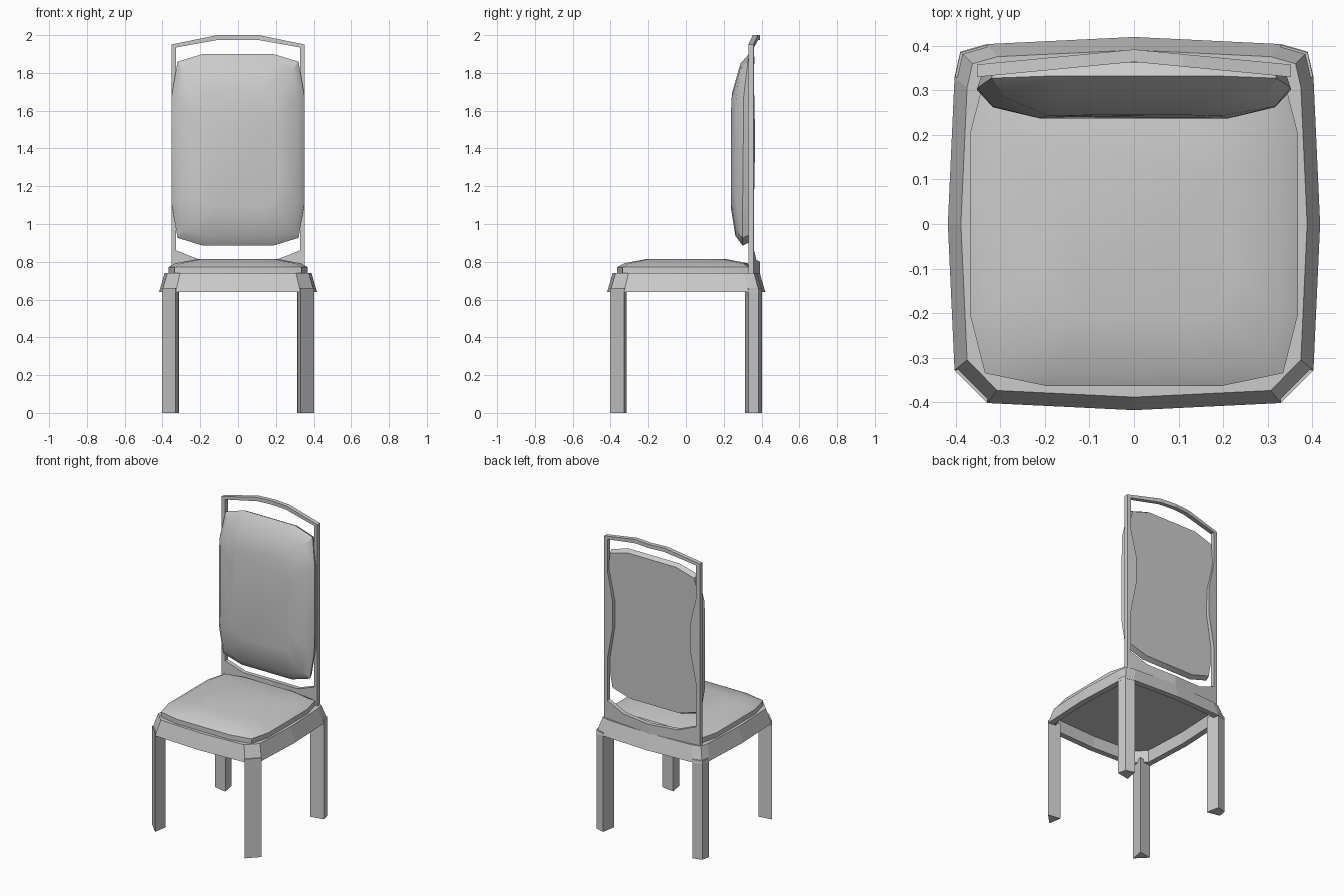
import bpy
import bmesh
import math

cube = bpy.data.objects.get("Cube")
if cube:
    bpy.data.objects.remove(cube, do_unlink=True)

grey = bpy.data.materials.new("plain grey")
grey.use_nodes = True
grey.diffuse_color = (0.6, 0.6, 0.6, 1)
grey.node_tree.nodes["Principled BSDF"].inputs["Base Color"].default_value = (0.6, 0.6, 0.6, 1)


def finish(name, bm, smooth=False):
    """Turn a bmesh into a named object with the shared material."""
    bmesh.ops.recalc_face_normals(bm, faces=bm.faces)
    mesh = bpy.data.meshes.new(name)
    bm.to_mesh(mesh)
    bm.free()
    mesh.materials.append(grey)
    obj = bpy.data.objects.new(name, mesh)
    bpy.context.collection.objects.link(obj)
    if smooth:
        bpy.ops.object.select_all(action="DESELECT")
        obj.select_set(True)
        bpy.context.view_layer.objects.active = obj
        bpy.ops.object.shade_smooth_by_angle(angle=math.radians(32))
    return obj


def loft(name, rings, smooth=False):
    """Skin a stack of equal-length rings and cap both ends."""
    bm = bmesh.new()
    loops = [[bm.verts.new(p) for p in ring] for ring in rings]
    for a, b in zip(loops, loops[1:]):
        for i in range(len(a)):
            j = (i + 1) % len(a)
            bm.faces.new((a[i], a[j], b[j], b[i]))
    bm.faces.new(loops[0])
    bm.faces.new(loops[-1])
    return finish(name, bm, smooth)


def mirrored(half):
    """Close a half outline across the centre line."""
    return half + [(-x, y) for x, y in reversed(half) if x]


def pillow(w, h):
    """Twelve-point rounded rectangle."""
    corner = [(w, 0.56 * h), (0.91 * w, 0.92 * h), (0.53 * w, h)]
    right = [(x, -y) for x, y in reversed(corner)] + corner
    return mirrored(right)


# Seat apron: flared sides, chamfered front corners, hollow underneath
outline = mirrored([(0, -0.418), (0.33, -0.402), (0.403, -0.328), (0.418, 0),
                    (0.403, 0.33), (0.39, 0.387), (0.33, 0.404), (0, 0.42)])


def apron_ring(scale, z):
    return [(x * scale, y * scale, z) for x, y in outline]


loft("seat_apron", [apron_ring(0.89, 0.715), apron_ring(0.91, 0.64),
                    apron_ring(1, 0.64), apron_ring(0.93, 0.74)])

# Legs: kite-shaped posts in front, squarer ones behind
front_section = [(0.403, -0.328), (0.33, -0.402), (0.315, -0.315)]
back_section = [(0.402, 0.33), (0.39, 0.385), (0.33, 0.402), (0.312, 0.312)]
for end, section in (("front", front_section), ("back", back_section)):
    for side, sign in (("left", 1), ("right", -1)):
        loft(f"{end}_{side}_leg",
             [[(x * sign, y, z) for x, y in section] for z in (0, 0.66)])

# Seat cushion: straight rim with a domed top
loft("seat_cushion",
     [[(x * s, min(y * s, 0.333), z) for x, y in pillow(0.368, 0.364)]
      for s, z in ((1, 0.735), (1, 0.772), (0.9, 0.792), (0.57, 0.815))], smooth=True)


# Back cushion: padded toward the front, its top leaning back
def back_ring(scale, y):
    ring = []
    for x, z in pillow(0.352, 0.507):
        z = 1.393 + z * scale
        ring.append((x * scale, y + 0.12 * max(0, z - 1.63), z))
    return ring


loft("back_cushion", [back_ring(0.97, 0.332), back_ring(1, 0.3),
                      back_ring(0.9, 0.262), back_ring(0.6, 0.237)], smooth=True)

# Back frame: pairs of outer and inner points from the top centre down
pairs = [((0, 2), (0, 1.975)), ((0.11, 2), (0.105, 1.975)),
         ((0.353, 1.95), (0.327, 1.935)), ((0.353, 1.72), (0.327, 1.72)),
         ((0.353, 1.53), (0.285, 1.53)), ((0.353, 1.36), (0.285, 1.36)),
         ((0.353, 1.14), (0.327, 1.14)), ((0.353, 0.86), (0.327, 0.86)),
         ((0.353, 0.735), (0.2, 0.81)), ((0, 0.735), (0, 0.8))]


def frame_section(outer, inner, sign):
    """Cross-section of the frame, bowed backward at the centre."""
    pts = []
    for (x, z), depth in ((outer, 0), (inner, 0), (inner, 0.028), (outer, 0.028)):
        pts.append((x * sign, 0.33 + 0.034 * (1 - x / 0.353) + depth, z))
    return pts


loop = [frame_section(o, i, 1) for o, i in pairs]
loop += [frame_section(o, i, -1) for o, i in reversed(pairs[1:-1])]
bm = bmesh.new()
rows = [[bm.verts.new(p) for p in section] for section in loop]
for a, b in zip(rows, rows[1:] + rows[:1]):
    for k in range(4):
        n = (k + 1) % 4
        bm.faces.new((a[k], a[n], b[n], b[k]))
finish("back_frame", bm)
